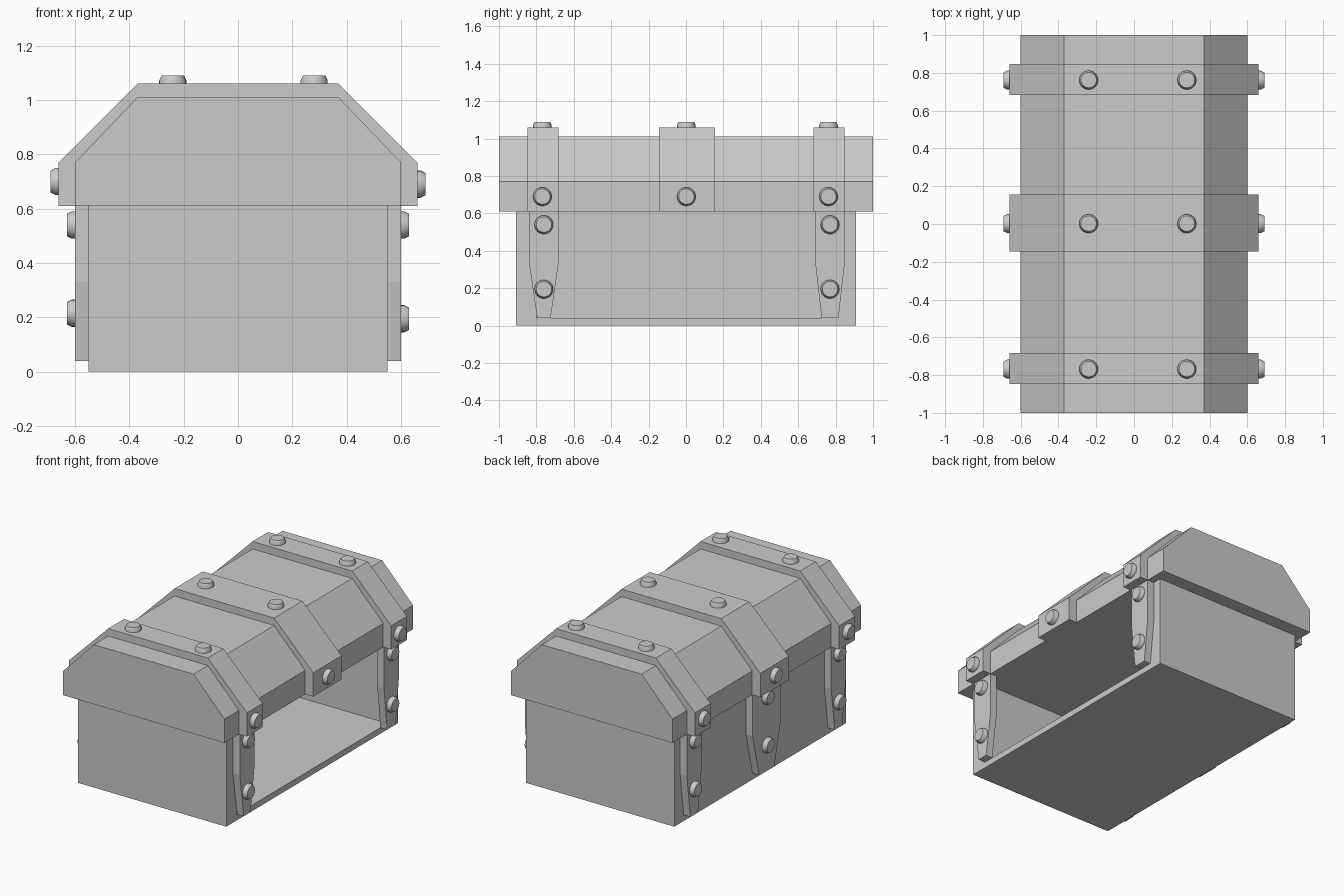
import bpy, bmesh, math
from mathutils import Matrix, Vector

if "Cube" in bpy.data.objects:
    bpy.data.objects.remove(bpy.data.objects["Cube"])


def add_object(name, bm):
    bmesh.ops.recalc_face_normals(bm, faces=bm.faces)
    me = bpy.data.meshes.new(name)
    bm.to_mesh(me)
    bm.free()
    ob = bpy.data.objects.new(name, me)
    bpy.context.collection.objects.link(ob)
    return ob


def box(name, lo, hi):
    bm = bmesh.new()
    lo, hi = Vector(lo), Vector(hi)
    bmesh.ops.create_cube(bm, size=1, matrix=Matrix.Translation((lo + hi) / 2)
                          @ Matrix.Diagonal((hi - lo).to_4d()))
    return add_object(name, bm)


def prism(name, points, offset):
    """Extrude a flat outline along an offset."""
    bm = bmesh.new()
    face = bm.faces.new([bm.verts.new(p) for p in points])
    new = bmesh.ops.extrude_face_region(bm, geom=[face], use_keep_orig=True)["geom"]
    bmesh.ops.translate(bm, vec=offset,
                        verts=[g for g in new if isinstance(g, bmesh.types.BMVert)])
    return add_object(name, bm)


def rivet(name, pos, axis, sides=24):
    """Low domed stud, lathed from a short profile."""
    bm = bmesh.new()
    rings = []
    for r, h in ((0.05, -0.01), (0.05, 0.012), (0.041, 0.03)):
        rings.append([bm.verts.new((r * math.cos(2 * math.pi * i / sides),
                                    r * math.sin(2 * math.pi * i / sides), h))
                      for i in range(sides)])
    for a, b in zip(rings, rings[1:]):
        for i in range(sides):
            j = (i + 1) % sides
            bm.faces.new((a[i], a[j], b[j], b[i])).smooth = True
    bm.faces.new(rings[0][::-1])
    bm.faces.new(rings[-1])
    for e in bm.edges:
        if e.calc_face_angle(0) > math.radians(24):
            e.smooth = False
    rot = Vector((0, 0, 1)).rotation_difference(Vector(axis)).to_matrix().to_4x4()
    bm.transform(Matrix.Translation(pos) @ rot)
    return add_object(name, bm)


def lid_outline(half, eave, top, y):
    return [(-half, y, 0.61), (half, y, 0.61), (half, y, eave),
            (0.37, y, top), (-0.37, y, top), (-half, y, eave)]


# Chest body, hollow and open on the +x side
body = box("chest_body", (-0.55, -0.91, 0), (0.55, 0.91, 0.61))
cutter = box("opening_cutter", (-0.5, -0.8, 0.04), (0.7, 0.8, 0.8))
cutter.hide_render = True
cutter.hide_viewport = True
cut = body.modifiers.new("opening", "BOOLEAN")
cut.operation = "DIFFERENCE"
cut.solver = "EXACT"
cut.object = cutter

# Faceted lid
prism("lid", lid_outline(0.60, 0.77, 1.01, -1), (0, 2, 0))

# Lid bands and their rivets
for label, y, half in (("front", -0.765, 0.083), ("middle", 0.005, 0.15), ("back", 0.765, 0.083)):
    prism(f"lid_band_{label}", lid_outline(0.66, 0.77, 1.06, y - half), (0, 2 * half, 0))
    for x in (-0.24, 0.28):
        rivet(f"lid_top_rivet_{label}", (x, y - 0.003, 1.06), (0, 0, 1))
    rivet(f"lid_right_rivet_{label}", (0.66, y - 0.003, 0.69), (1, 0, 0))
    rivet(f"lid_left_rivet_{label}", (-0.66, y - 0.003, 0.70), (-1, 0, 0))

# Tapered body straps; the middle one is only on the closed side
for side, label, y, half, tip in (
        (1, "right_front", -0.76, 0.078, 0.036), (1, "right_back", 0.77, 0.078, 0.045),
        (-1, "left_front", -0.76, 0.078, 0.04), (-1, "left_back", 0.77, 0.078, 0.04),
        (-1, "left_middle", 0.0, 0.15, 0.08)):
    x = 0.55 * side
    outline = [(x, y - tip, 0.04), (x, y + tip, 0.04), (x, y + half, 0.33),
               (x, y + half, 0.61), (x, y - half, 0.61), (x, y - half, 0.33)]
    prism(f"body_strap_{label}", outline, (0.05 * side, 0, 0))
    for z in (0.54, 0.195 if side > 0 else 0.215):
        rivet(f"strap_rivet_{label}", (0.60 * side, y, z), (side, 0, 0))
